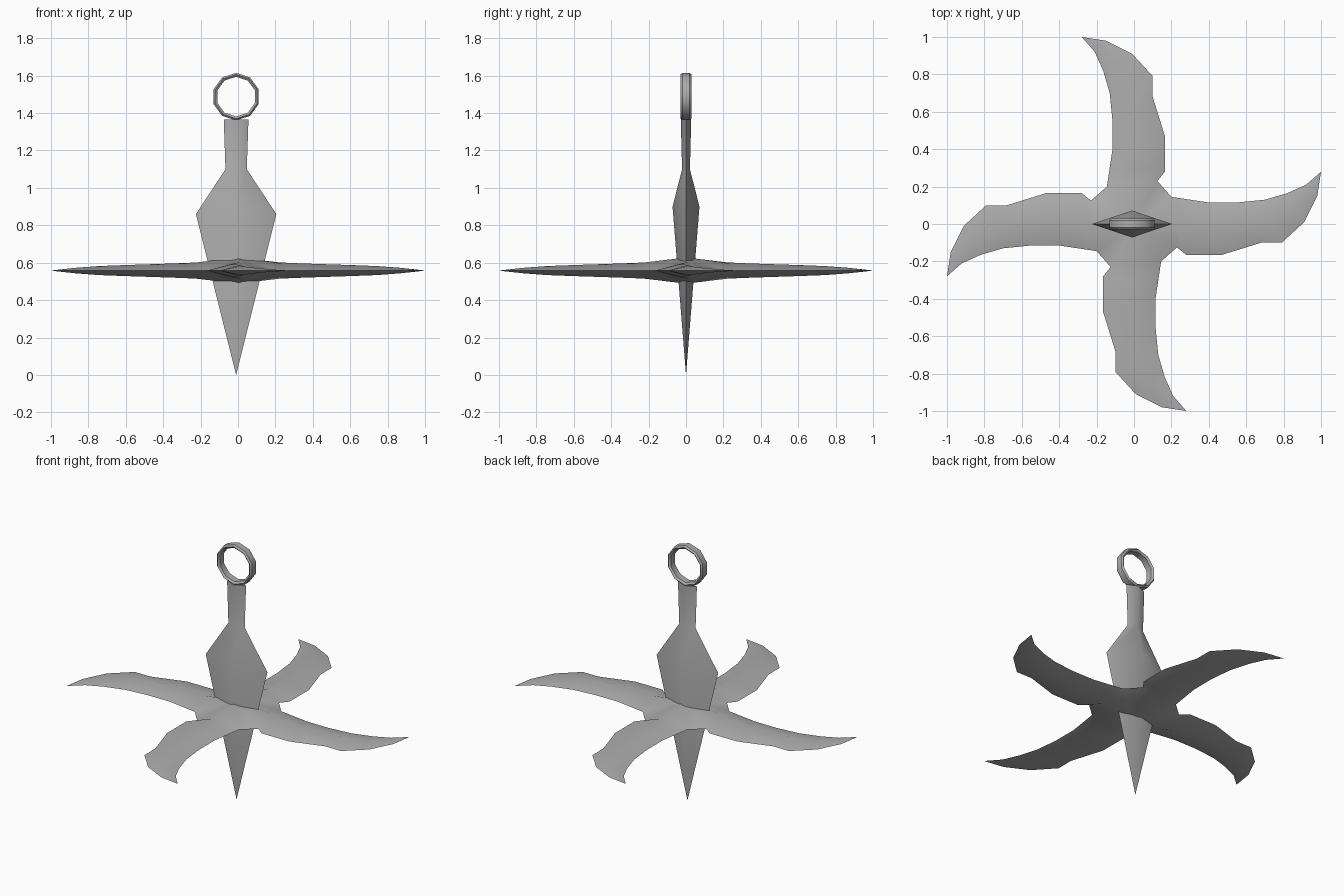
import bpy, bmesh, math
from mathutils import Vector, Matrix

cube = bpy.data.objects.get("Cube")
if cube:
    bpy.data.objects.remove(cube, do_unlink=True)

steel = bpy.data.materials.new("grey_steel")
steel.use_nodes = True
colour = (0.42, 0.42, 0.42, 1)
steel.diffuse_color = colour
steel.node_tree.nodes["Principled BSDF"].inputs["Base Color"].default_value = colour


def finish(name, bm, angle):
    """Weld, orient and shade a part."""
    bmesh.ops.remove_doubles(bm, verts=bm.verts, dist=0.0005)
    bmesh.ops.recalc_face_normals(bm, faces=bm.faces)
    mesh = bpy.data.meshes.new(name)
    bm.to_mesh(mesh)
    bm.free()
    mesh.materials.append(steel)
    obj = bpy.data.objects.new(name, mesh)
    bpy.context.collection.objects.link(obj)
    bpy.ops.object.select_all(action="DESELECT")
    obj.select_set(True)
    bpy.context.view_layer.objects.active = obj
    bpy.ops.object.shade_smooth_by_angle(angle=math.radians(angle))


def add_face(bm, points):
    bm.faces.new([bm.verts.new(p) for p in points])


# Four curved blades: left edge, right edge and ridge height along one arm
stations = [
    ((-0.145, 0.20), (0.125, 0.23), 0.044),
    ((-0.13, 0.30), (0.165, 0.28), 0.040),
    ((-0.115, 0.40), (0.165, 0.47), 0.035),
    ((-0.115, 0.55), (0.10, 0.68), 0.029),
    ((-0.13, 0.70), (0.10, 0.79), 0.024),
    ((-0.165, 0.82), (-0.01, 0.91), 0.015),
    ((-0.21, 0.92), (-0.15, 0.98), 0.006),
]
blade_z = 0.558
bm = bmesh.new()
for side in (1, -1):
    rows = []
    for left, right, height in stations:
        a, c = Vector((*left, 0)), Vector((*right, 0))
        rows.append((a, (a + c) / 2 + Vector((0, 0, side * height)), c))
    tip = Vector((-0.28, 1.0, 0))
    hub = Vector((0, 0, side * 0.07))
    next_corner = Matrix.Rotation(-math.pi / 2, 3, "Z") @ rows[0][0]
    faces = [(hub, rows[0][2], next_corner)]
    for i in range(2):
        faces.append((hub, rows[0][i], rows[0][i + 1]))
        faces.append((rows[-1][i], rows[-1][i + 1], tip))
        for p, q in zip(rows, rows[1:]):
            faces.append((p[i], p[i + 1], q[i + 1], q[i]))
    for k in range(4):
        turn = Matrix.Rotation(k * math.pi / 2, 3, "Z")
        for f in faces:
            add_face(bm, [turn @ p + Vector((0, 0, blade_z)) for p in f])
finish("curved_blades", bm, 50)

# Dagger: diamond sections with half width, half depth, edge z and ridge z
centre_x = -0.01
sections = [
    (0.215, 0.072, 0.86, 0.90),
    (0.057, 0.021, 1.10, 1.10),
    (0.066, 0.028, 1.365, 1.365),
]
rings = [[Vector((centre_x, 0, 0))] * 4]
for w, d, ze, zr in sections:
    rings.append([Vector((centre_x + w, 0, ze)), Vector((centre_x, d, zr)),
                  Vector((centre_x - w, 0, ze)), Vector((centre_x, -d, zr))])
bm = bmesh.new()
for n, (low, high) in enumerate(zip(rings, rings[1:])):
    for i in range(4):
        j = (i + 1) % 4
        if n == 0:
            add_face(bm, (low[0], high[j], high[i]))
        else:
            add_face(bm, (low[i], low[j], high[j], high[i]))
add_face(bm, rings[-1])
finish("dagger", bm, 60)

# Ten-sided pommel ring with chamfered rims
profile = [(0.127, -0.02), (0.127, 0.02), (0.118, 0.03),
           (0.106, 0.02), (0.106, -0.02), (0.118, -0.03)]
sides = 10


def ring_point(step, r, y):
    t = math.pi / 2 + step * math.tau / sides
    return Vector((centre_x + r * math.cos(t), y, 1.488 + r * math.sin(t)))


bm = bmesh.new()
for s in range(sides):
    for p, q in zip(profile, profile[1:] + profile[:1]):
        add_face(bm, (ring_point(s, *p), ring_point(s, *q),
                      ring_point(s + 1, *q), ring_point(s + 1, *p)))
finish("pommel_ring", bm, 40)
